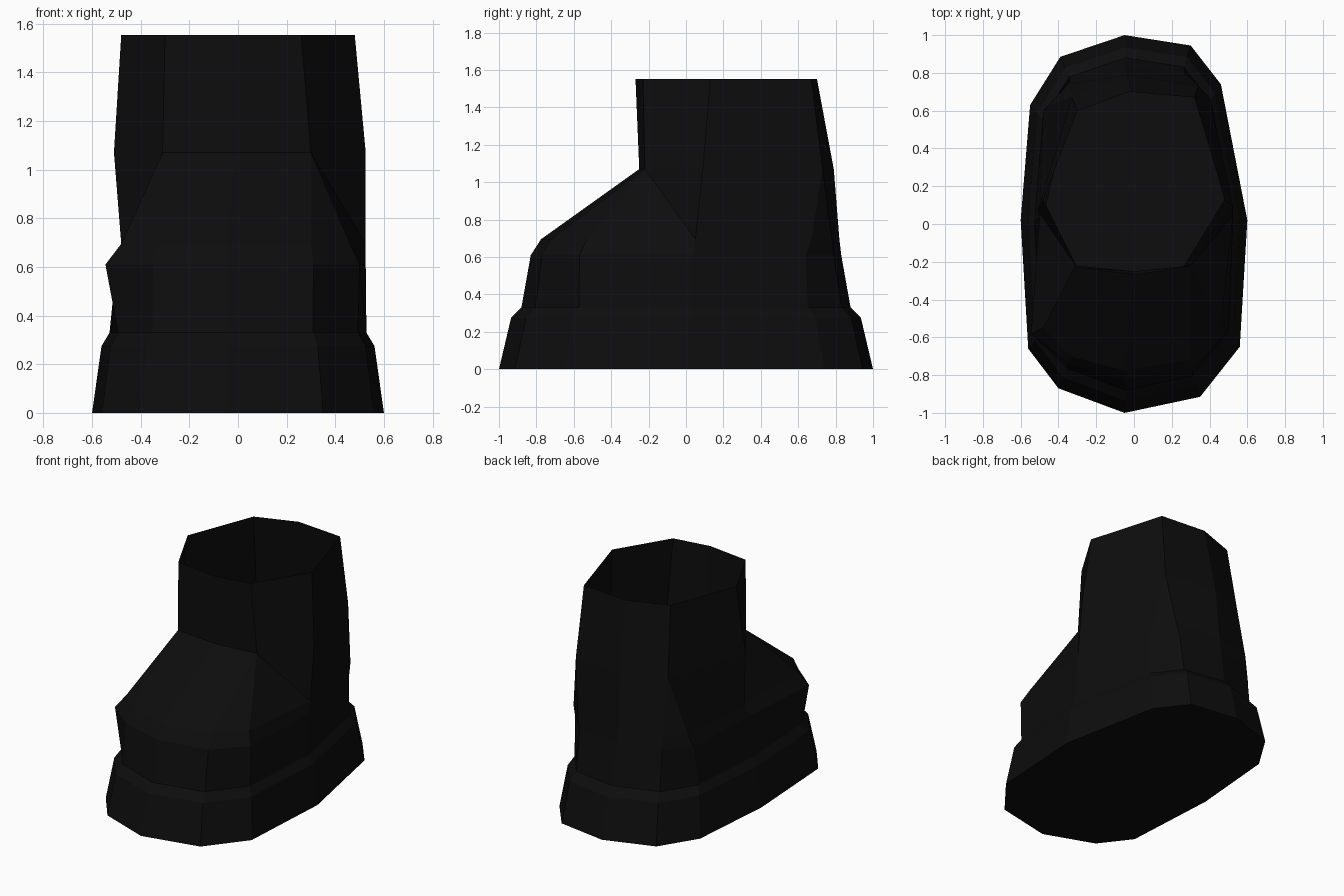
import bpy
import bmesh

cube = bpy.data.objects.get("Cube")
if cube:
    bpy.data.objects.remove(cube, do_unlink=True)

# One flat colour
black = bpy.data.materials.new("black_leather")
black.use_nodes = True
COLOUR = (0.004, 0.004, 0.004, 1.0)
black.diffuse_color = COLOUR
bsdf = black.node_tree.nodes["Principled BSDF"]
bsdf.inputs["Base Color"].default_value = COLOUR
bsdf.inputs["Roughness"].default_value = 0.8


def loft(name, rings, close_bottom=False, folds=()):
    """Bridge rings of (z, outline); folds lists (ring, column) quads split along a crease."""
    bm = bmesh.new()
    loops = [[bm.verts.new((x, y, z)) for x, y in pts] for z, pts in rings]
    n = len(loops[0])
    if close_bottom:
        bm.faces.new(loops[0])
    for r, (low, high) in enumerate(zip(loops, loops[1:])):
        for j in range(n):
            k = (j + 1) % n
            a, b, c, d = low[j], low[k], high[k], high[j]
            if (r, j) in folds:
                if j == 3:      # crease runs from left side up to front corner
                    bm.faces.new((a, b, c))
                    bm.faces.new((a, c, d))
                else:           # crease runs from right side up to front corner
                    bm.faces.new((a, b, d))
                    bm.faces.new((b, c, d))
            else:
                bm.faces.new((a, b, c, d))
    bmesh.ops.remove_doubles(bm, verts=bm.verts, dist=0.001)
    bmesh.ops.dissolve_degenerate(bm, edges=bm.edges, dist=0.0005)
    # Outlines run clockwise from above, so turn faces outward
    bmesh.ops.reverse_faces(bm, faces=bm.faces)
    if close_bottom:
        for f in bm.faces:
            if f.calc_center_median().z < 0.001 and f.normal.z > 0:
                f.normal_flip()
    mesh = bpy.data.meshes.new(name)
    bm.to_mesh(mesh)
    bm.free()
    mesh.materials.append(black)
    obj = bpy.data.objects.new(name, mesh)
    bpy.context.collection.objects.link(obj)
    return obj


def scaled(pts, s):
    return [(x * s, y * s) for x, y in pts]


# Outlines start at the heel and go round by the left side, toe and right side
base = [(-.05, 1.0), (.30, .945), (.46, .74), (.60, .02), (.56, -.65), (.35, -.915),
        (-.05, -1.0), (-.40, -.87), (-.56, -.66), (-.60, .02), (-.55, .63), (-.39, .885)]
toe_side = [(-.05, .83), (.27, .79), (.41, .64), (.525, .04), (.50, -.57), (.31, -.77),
            (-.05, -.83), (-.35, -.74), (-.545, -.58), (-.50, .03), (-.48, .60), (-.34, .75)]
toe_top = [(-.05, .82), (.29, .78), (.40, .67), (.525, .05), (.46, -.53), (.30, -.72),
           (-.05, -.775), (-.34, -.70), (-.48, -.55), (-.48, .04), (-.45, .62), (-.34, .74)]
# Repeated points merge, so the shaft has fewer sides than the foot
ankle = [(-.04, .79), (.34, .73), (.34, .73), (.525, .09), (.30, -.22), (.30, -.22),
         (0, -.25), (-.31, -.22), (-.31, -.22), (-.51, .07), (-.33, .67), (-.33, .67)]
rim = [(-.02, .70), (.32, .67), (.32, .67), (.48, .13), (.26, -.23), (.26, -.23),
       (0, -.27), (-.30, -.23), (-.30, -.23), (-.48, .13), (-.30, .60), (-.30, .60)]

# Sole with a bevelled upper edge
loft("sole", [(0, base), (.275, scaled(base, .935)), (.33, scaled(base, .88))],
     close_bottom=True)

# Foot and open shaft
loft("boot_upper", [(.33, scaled(base, .88)), (.61, toe_side), (.695, toe_top),
                    (1.07, ankle), (1.553, rim)], folds={(2, 3), (2, 8)})
